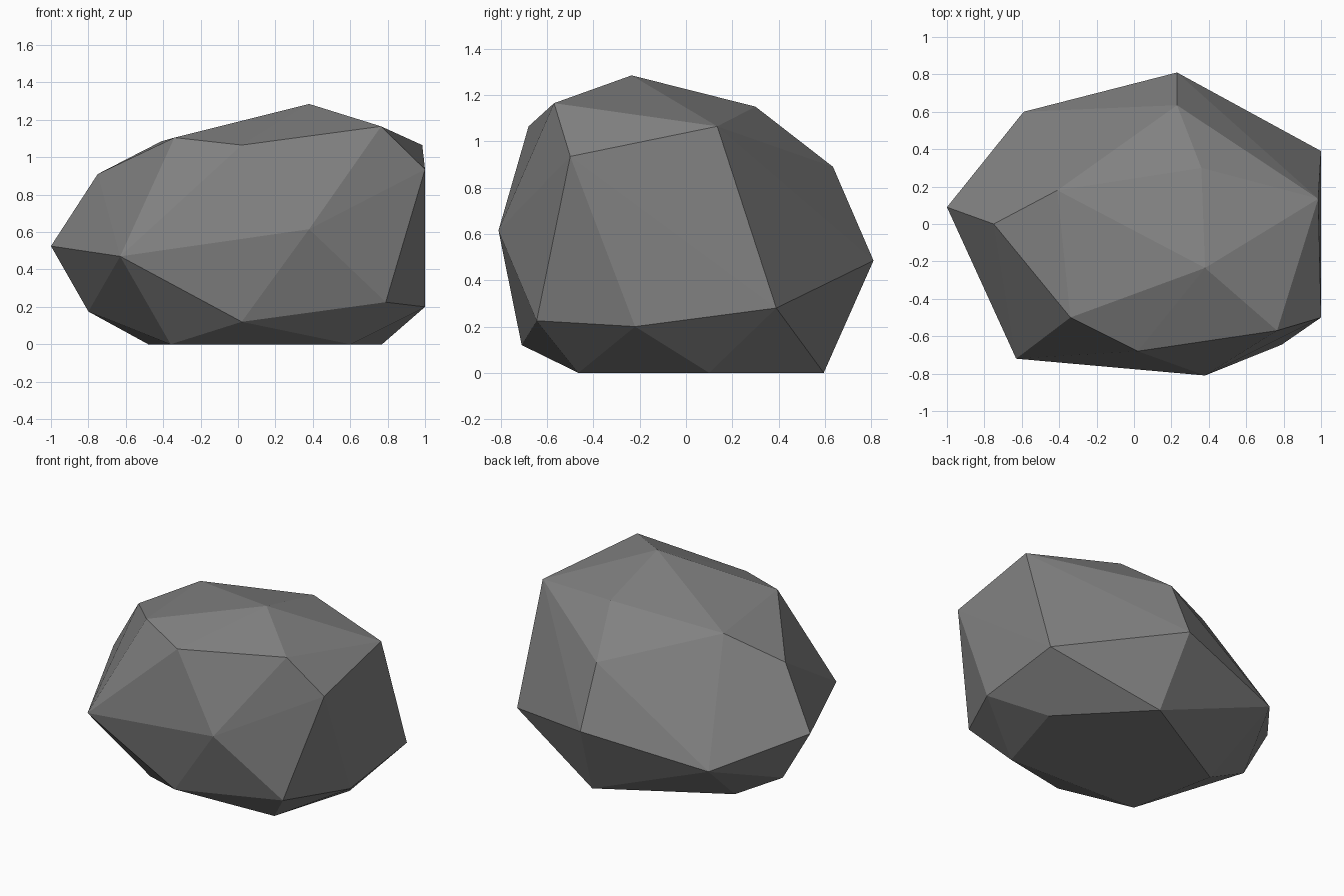
import bpy
import bmesh

cube = bpy.data.objects.get("Cube")
if cube:
    bpy.data.objects.remove(cube, do_unlink=True)

# One flat stone colour
stone = bpy.data.materials.new("stone grey")
stone.use_nodes = True
grey = (0.22, 0.22, 0.22, 1)
stone.diffuse_color = grey
stone.node_tree.nodes["Principled BSDF"].inputs["Base Color"].default_value = grey

# Corners of the boulder, ring by ring
crown = [(.38, -.235, 1.285), (.765, -.57, 1.165), (.02, -.68, 1.065),
         (-.34, -.5, 1.105), (-.41, .18, 1.085), (.36, .3, 1.15)]
shoulder = [(.985, .135, 1.065), (1, -.5, .935), (-.75, 0, .91), (.23, .635, .89)]
waist = [(.38, -.81, .615), (-.63, -.72, .47), (-1, .09, .525),
         (.23, .81, .485), (-.59, .6, .35)]
skirt = [(1, .39, .28), (1, -.22, .2), (.79, -.645, .225),
         (.02, -.71, .12), (-.8, .1, .175)]
base = [(.6, -.465, 0), (-.36, -.43, 0), (-.48, .16, 0), (.29, .595, 0), (.77, .1, 0)]

# Wrap the corners in a faceted skin
bm = bmesh.new()
for corner in crown + shoulder + waist + skirt + base:
    bm.verts.new(corner)
hull = bmesh.ops.convex_hull(bm, input=bm.verts)
loose = [v for v in bm.verts if not v.link_faces]
bmesh.ops.delete(bm, geom=loose, context='VERTS')

# Merge nearly flat triangles into broad facets
bmesh.ops.dissolve_limit(bm, angle_limit=0.02, verts=bm.verts, edges=bm.edges)
bmesh.ops.recalc_face_normals(bm, faces=bm.faces)

mesh = bpy.data.meshes.new("boulder")
bm.to_mesh(mesh)
bm.free()
mesh.materials.append(stone)
boulder = bpy.data.objects.new("boulder", mesh)
bpy.context.collection.objects.link(boulder)
